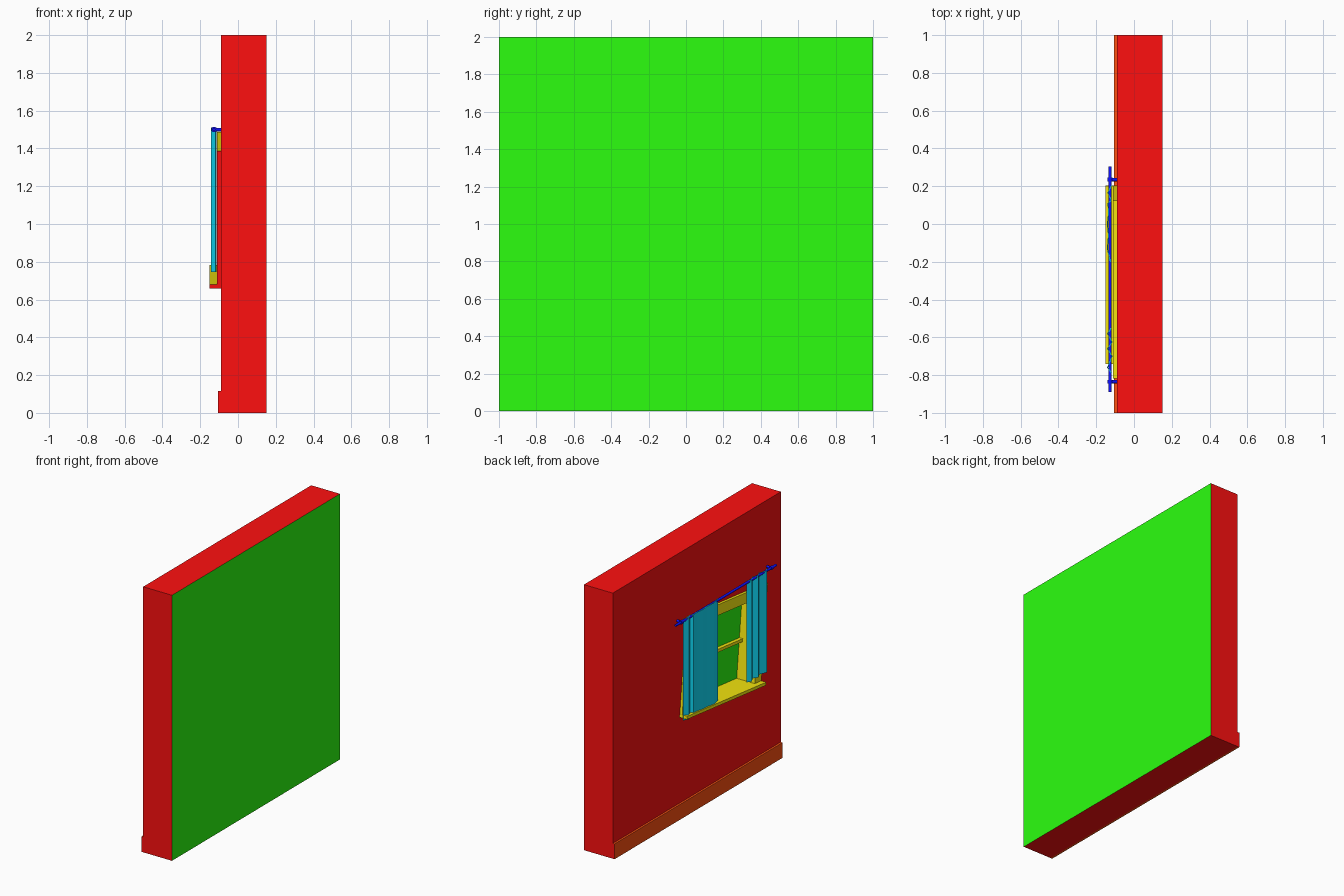
import bpy, bmesh
from math import radians
from mathutils import Matrix, Vector

if "Cube" in bpy.data.objects:
    bpy.data.objects.remove(bpy.data.objects["Cube"])


def mat(name, r, g, b):
    m = bpy.data.materials.new(name)
    m.diffuse_color = (r, g, b, 1)
    m.use_nodes = True
    m.node_tree.nodes["Principled BSDF"].inputs["Base Color"].default_value = m.diffuse_color
    return m


RED = mat("red", 1.0, 0.005, 0.005)
GREEN = mat("green", 0.025, 1.0, 0.005)
YELLOW = mat("yellow", 1.0, 0.87, 0.005)
TEAL = mat("teal", 0.005, 0.75, 1.0)
BLUE = mat("blue", 0.005, 0.005, 1.0)
BROWN = mat("brown", 1.0, 0.08, 0.005)

# the window hangs crooked: rotated about x around its centre
TILT = Matrix.Translation((0, -0.306, 1.073)) @ Matrix.Rotation(radians(6.2), 4, 'X')
FRONT, BACK = -0.11, 0.04          # casing face and pane depth
W, H, CASING = 0.474, 0.366, 0.08  # half width, half height, casing width


def finish(name, bm, mats):
    bmesh.ops.recalc_face_normals(bm, faces=bm.faces)
    me = bpy.data.meshes.new(name)
    bm.to_mesh(me)
    bm.free()
    ob = bpy.data.objects.new(name, me)
    for m in mats:
        me.materials.append(m)
    bpy.context.collection.objects.link(ob)
    return ob


def box(name, x, y, z, mats, xf=Matrix(), accent=()):
    """Box from ranges; faces pointing along an accent axis get the second material."""
    bm = bmesh.new()
    size = Matrix.Diagonal((x[1] - x[0], y[1] - y[0], z[1] - z[0], 1))
    centre = Matrix.Translation((sum(x) / 2, sum(y) / 2, sum(z) / 2))
    bmesh.ops.create_cube(bm, size=1, matrix=xf @ centre @ size)
    bm.normal_update()
    for f in bm.faces:
        if any(f.normal.dot(Vector(a)) > 0.9 for a in accent):
            f.material_index = 1
    return finish(name, bm, mats)


def cylinder(name, p, q, r, material, sides=12):
    p, q = Vector(p), Vector(q)
    bm = bmesh.new()
    rot = (q - p).to_track_quat('Z', 'Y').to_matrix().to_4x4()
    bmesh.ops.create_cone(bm, cap_ends=True, segments=sides, radius1=r, radius2=r,
                          depth=(q - p).length,
                          matrix=Matrix.Translation((p + q) / 2) @ rot)
    return finish(name, bm, [material])


def curtain(name, profile):
    """Folded sheet: (y, x) profile extruded down and thickened."""
    bm = bmesh.new()
    rows = [[bm.verts.new((x, y, z)) for y, x in profile] for z in (0.745, 1.51)]
    for i in range(len(profile) - 1):
        bm.faces.new((rows[0][i], rows[0][i + 1], rows[1][i + 1], rows[1][i]))
    ob = finish(name, bm, [TEAL])
    mod = ob.modifiers.new("thickness", 'SOLIDIFY')
    mod.thickness = 0.005
    mod.offset = 0


# wall with green outer side and a crooked window recess
wall = box("wall", (-0.09, 0.15), (-1, 1), (0, 2), [RED, GREEN], accent=[(1, 0, 0)])
cutter = box("window_cutter", (-0.3, BACK + 0.005), (-W + 0.01, W - 0.01),
             (-H + 0.01, H - 0.01), [RED], TILT)
cutter.hide_render = True
cutter.hide_set(True)
cut = wall.modifiers.new("opening", 'BOOLEAN')
cut.object = cutter
cut.operation = 'DIFFERENCE'
cut.solver = 'EXACT'

# baseboard
box("baseboard", (-0.105, -0.09), (-1, 1), (0, 0.115), [BROWN, RED],
    accent=[(0, 1, 0), (0, -1, 0)])

# window casing, sill and pane
side = [(0, -1, 0)]
SILL = -H + 0.023
box("window_header", (FRONT, BACK), (-W, W), (H - CASING, H), [YELLOW, RED], TILT, side)
box("window_jamb_right", (FRONT, BACK), (-W, -W + CASING), (SILL, H - CASING),
    [YELLOW, RED], TILT, side)
box("window_jamb_left", (FRONT, BACK), (W - CASING, W), (SILL, H - CASING),
    [YELLOW, RED], TILT, side)
box("window_sill", (-0.15, BACK), (-W, W), (-H, SILL), [YELLOW, RED], TILT, side)
box("window_pane", (BACK, BACK + 0.005), (-W + 0.01, W - 0.01), (-H + 0.01, H - 0.01),
    [GREEN], TILT)

# glazing bars
inner = W - CASING
box("bar_horizontal", (0.012, BACK), (-inner, inner), (-0.07, -0.047), [YELLOW], TILT)
for n, z in (("lower", (SILL, -0.07)), ("upper", (-0.047, H - CASING))):
    box("bar_vertical_" + n, (0.014, BACK), (-0.018, 0.018), z, [YELLOW], TILT)

# curtains
curtain("curtain_left", [(0.205, -0.118), (0.165, -0.138), (0.125, -0.12), (0.11, -0.138),
                         (0.06, -0.134), (0.0, -0.141), (-0.06, -0.135), (-0.13, -0.141),
                         (-0.2, -0.125)])
curtain("curtain_right", [(-0.55, -0.12), (-0.58, -0.14), (-0.625, -0.116), (-0.66, -0.14),
                          (-0.7, -0.116), (-0.76, -0.14), (-0.79, -0.118)])

# curtain rod and brackets
cylinder("curtain_rod", (-0.127, -0.89, 1.5), (-0.127, 0.305, 1.5), 0.009, BLUE)
for n, y in (("right", -0.835), ("left", 0.235)):
    cylinder("bracket_" + n, (-0.127, y, 1.5), (-0.088, y, 1.5), 0.009, BLUE)
    cylinder("bracket_ring_" + n, (-0.127, y - 0.01, 1.5), (-0.127, y + 0.01, 1.5), 0.014, BLUE)
